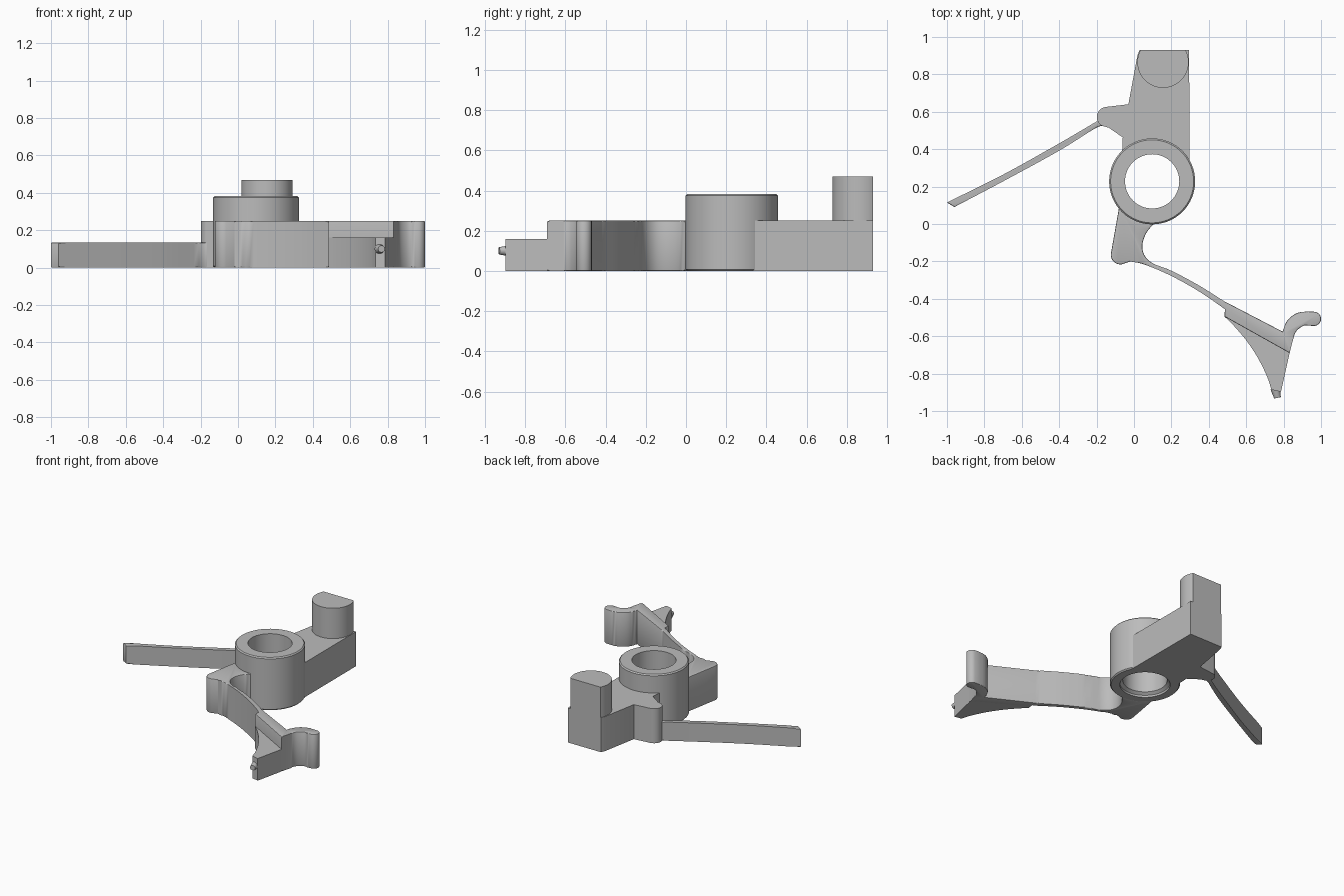
import bpy, bmesh, math
from mathutils import Vector

cube = bpy.data.objects.get("Cube")
if cube:
    bpy.data.objects.remove(cube)

grey = bpy.data.materials.new("plain grey")
grey.use_nodes = True
colour = (0.5, 0.5, 0.5, 1)
grey.diffuse_color = colour
grey.node_tree.nodes["Principled BSDF"].inputs["Base Color"].default_value = colour

HUB = (0.097, 0.228)


def finish(name, bm):
    bmesh.ops.recalc_face_normals(bm, faces=bm.faces)
    mesh = bpy.data.meshes.new(name)
    bm.to_mesh(mesh)
    bm.free()
    mesh.materials.append(grey)
    obj = bpy.data.objects.new(name, mesh)
    bpy.context.collection.objects.link(obj)
    bpy.ops.object.select_all(action='DESELECT')
    obj.select_set(True)
    bpy.context.view_layer.objects.active = obj
    bpy.ops.object.shade_smooth_by_angle(angle=math.radians(30))
    return obj


def arc(centre, r, start, end, n=16):
    angles = [math.radians(start + (end - start) * i / n) for i in range(n + 1)]
    return [(centre[0] + r * math.cos(a), centre[1] + r * math.sin(a)) for a in angles]


def smooth(points, n=5):
    """Smooth curve passing through the given points."""
    p = [Vector(q) for q in points]
    p = [2 * p[0] - p[1]] + p + [2 * p[-1] - p[-2]]
    out = []
    for a, b, c, d in zip(p, p[1:], p[2:], p[3:]):
        for i in range(n):
            t = i / n
            v = 2 * b + (c - a) * t + (2 * a - 5 * b + 4 * c - d) * t**2
            out.append(tuple((v + (3 * b - a - 3 * c + d) * t**3) / 2))
    return out + [tuple(points[-1])]


def extrude(name, outline, height, bevel=0):
    bm = bmesh.new()
    base = bm.faces.new([bm.verts.new((x, y, 0)) for x, y in outline])
    ext = bmesh.ops.extrude_face_region(bm, geom=[base], use_keep_orig=True)["geom"]
    for v in ext:
        if isinstance(v, bmesh.types.BMVert):
            v.co.z = height
    if bevel:
        rim = [e for e in bm.edges if abs(e.verts[0].co.z - e.verts[1].co.z) < 1e-6]
        bmesh.ops.bevel(bm, geom=rim, offset=bevel, segments=2, profile=0.5, affect='EDGES')
    return finish(name, bm)


# Hub: revolved ring with softened rims and a chamfered lower bore
bm = bmesh.new()
profile = [(0.165, 0), (0.222, 0), (0.23, 0.008), (0.23, 0.374), (0.222, 0.382),
           (0.145, 0.382), (0.145, 0.03), (0.165, 0.015)]
ring = [bm.verts.new((HUB[0] + r, HUB[1], z)) for r, z in profile]
edges = [bm.edges.new((ring[i], ring[i - 1])) for i in range(len(ring))]
bmesh.ops.spin(bm, geom=edges, cent=(*HUB, 0), axis=(0, 0, 1),
               angle=math.tau, steps=64, use_merge=True)
bmesh.ops.remove_doubles(bm, verts=bm.verts, dist=1e-5)
finish("hub_ring", bm)

# Rear arm with the side knob that holds the spring
knob = arc((-0.145, 0.572), 0.054, 95, 240, 14)
extrude("rear_arm", arc(HUB, 0.22, 137, 25)
        + [(0.295, 0.93), (0.03, 0.93), (0.018, 0.9), (-0.03, 0.64)]
        + knob + [(-0.135, 0.515), (-0.06, 0.463)], 0.25)

# Upright post, flat at the back
half = math.degrees(math.asin(0.065 / 0.137))
extrude("rear_post", arc((0.155, 0.865), 0.137, 180 - half, 360 + half, 40), 0.47)

# Thin spring blade
extrude("spring_blade",
        smooth([(-0.18, 0.56), (-0.4, 0.431), (-0.7, 0.264), (-1.0, 0.115)])
        + smooth([(-0.96, 0.091), (-0.7, 0.228), (-0.4, 0.392), (-0.21, 0.51), (-0.16, 0.525)]),
        0.135, 0.006)

# Front arm: heel, curved web, block and hook in one outline
heel = arc((-0.073, -0.165), 0.051, 175, 280, 10)
web_lower = smooth([(-0.02, -0.2), (0.06, -0.218), (0.2, -0.278), (0.35, -0.362), (0.486, -0.455)])
hook_inner = smooth([(0.832, -0.69), (0.85, -0.62), (0.868, -0.573), (0.91, -0.543), (0.955, -0.545)])
hook_tip = arc((0.962, -0.507), 0.038, -80, 80, 10)
hook_outer = smooth([(0.93, -0.467), (0.87, -0.477), (0.82, -0.515), (0.794, -0.575)])
web_upper = smooth([(0.485, -0.415), (0.35, -0.33), (0.2, -0.25), (0.1, -0.21), (0.055, -0.165),
                    (0.045, -0.11), (0.065, -0.05), (0.108, 0.006)])
extrude("front_arm", arc(HUB, 0.22, 275, 217, 10) + heel + web_lower
        + [(0.484, -0.495)] + hook_inner + hook_tip + hook_outer
        + [(0.492, -0.418)] + web_upper[:-1], 0.25, 0.006)

# Lower pointed step in front of the block
extrude("front_step",
        smooth([(0.484, -0.495), (0.53, -0.54), (0.6, -0.622), (0.66, -0.712),
                (0.71, -0.812), (0.735, -0.886)])
        + [(0.786, -0.897), (0.832, -0.69), (0.82, -0.66), (0.5, -0.475)], 0.16)

# Small nub on the tip
bm = bmesh.new()
bmesh.ops.create_cone(bm, cap_ends=True, segments=24, radius1=0.027, radius2=0.018, depth=0.05)
nub = finish("tip_nub", bm)
nub.location = (0.762, -0.905, 0.1)
nub.rotation_euler = (math.radians(90), 0, math.radians(12))
